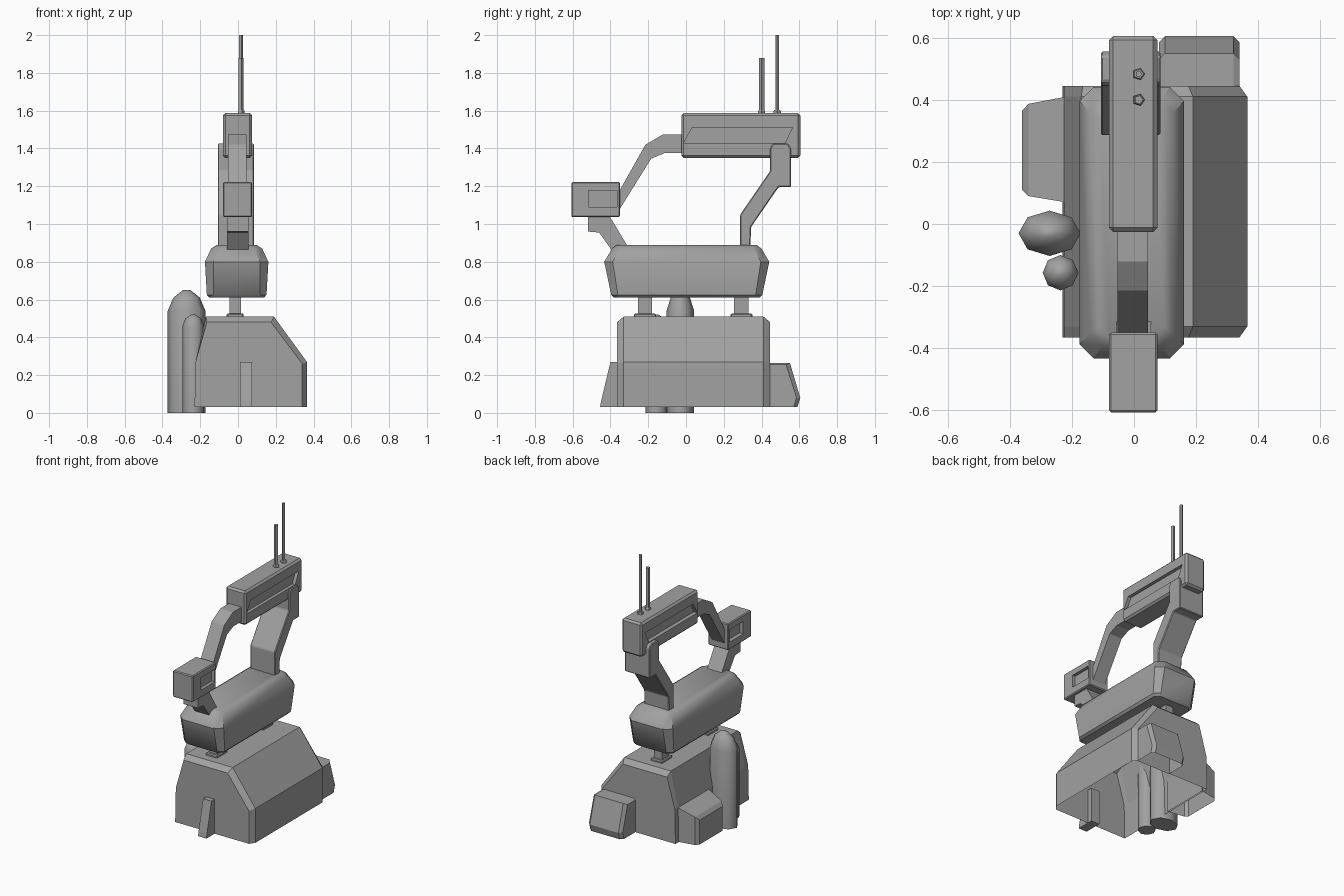
import bpy, bmesh, math

cube = bpy.data.objects.get("Cube")
if cube:
    bpy.data.objects.remove(cube)

GREY = (0.36, 0.36, 0.36, 1)
mat = bpy.data.materials.new("plain_grey")
mat.use_nodes = True
mat.diffuse_color = GREY
mat.node_tree.nodes["Principled BSDF"].inputs["Base Color"].default_value = GREY


def finish(name, bm, smooth=None, bevel=0):
    bmesh.ops.recalc_face_normals(bm, faces=bm.faces)
    if bevel:
        bmesh.ops.bevel(bm, geom=bm.edges[:], offset=bevel, segments=1,
                        affect='EDGES', profile=0.5)
    mesh = bpy.data.meshes.new(name)
    bm.to_mesh(mesh)
    bm.free()
    mesh.materials.append(mat)
    obj = bpy.data.objects.new(name, mesh)
    bpy.context.collection.objects.link(obj)
    if smooth:
        bpy.ops.object.select_all(action='DESELECT')
        obj.select_set(True)
        bpy.context.view_layer.objects.active = obj
        bpy.ops.object.shade_smooth_by_angle(angle=math.radians(smooth))
    return obj


def loft(name, rings, open_below=None, smooth=None, bevel=0):
    """Skin a run of equal-sized rings, cap the ends, optionally leave the underside open."""
    bm = bmesh.new()
    loops = [[bm.verts.new(p) for p in ring] for ring in rings]
    n = len(loops[0])
    for a, b in zip(loops, loops[1:]):
        for i in range(n):
            j = (i + 1) % n
            bm.faces.new((a[i], a[j], b[j], b[i]))
    bm.faces.new(loops[0][::-1])
    bm.faces.new(loops[-1])
    bmesh.ops.recalc_face_normals(bm, faces=bm.faces)
    if open_below:
        under = [f for f in bm.faces if all(v.co.z < open_below for v in f.verts)]
        bmesh.ops.delete(bm, geom=under, context='FACES')
    return finish(name, bm, smooth, bevel)


def side_profile(name, pts, x0, x1, bevel=0, open_below=None):
    """Extrude a (y, z) outline across x."""
    return loft(name, [[(x, y, z) for y, z in pts] for x in (x0, x1)], open_below, bevel=bevel)


def box(name, x0, x1, y0, y1, z0, z1, bevel=0):
    return side_profile(name, [(y0, z0), (y1, z0), (y1, z1), (y0, z1)], x0, x1, bevel)


def turned(name, cx, cy, sides, rings, ratio=1, smooth=None):
    """Stack of (radius, z) rings about a vertical axis; ratio squashes y."""
    angles = [2 * math.pi * i / sides for i in range(sides)]
    return loft(name, [[(cx + r * math.cos(a), cy + r * ratio * math.sin(a), z) for a in angles]
                       for r, z in rings], smooth=smooth)


def recess(obj, outline, half_width, depth=0.025):
    """Sink the same outline into both sides of a block."""
    for s in (-1, 1):
        cutter = side_profile("recess_cutter", outline, s * (half_width - depth), s * 0.3)
        cutter.hide_render = True
        mod = obj.modifiers.new("recess", 'BOOLEAN')
        mod.operation, mod.solver, mod.object = 'DIFFERENCE', 'EXACT', cutter
        bpy.context.view_layer.objects.active = obj
        bpy.ops.object.modifier_apply(modifier=mod.name)
        bpy.data.objects.remove(cutter)


# Hollow base, chamfered at its front and back ends
full = [(-0.23, 0.03), (0.365, 0.03), (0.365, 0.27), (0.19, 0.51), (-0.17, 0.51), (-0.225, 0.27)]
small = [(-0.23, 0.03), (0.34, 0.03), (0.34, 0.26), (0.175, 0.48), (-0.165, 0.48), (-0.225, 0.27)]
loft("base", [[(x, y, z) for x, z in sec] for y, sec in
              ((-0.365, small), (-0.33, full), (0.41, full), (0.445, small))], open_below=0.04)

# Fin on the front of the base
side_profile("front_fin", [(-0.33, 0.03), (-0.455, 0.03), (-0.45, 0.06), (-0.4, 0.27), (-0.33, 0.27)],
             0.01, 0.075)


# Open-bottomed boxes on the back and side of the base
def back_ring(x, d):
    return [(x, 0.44, 0.03), (x, 0.59 - d, 0.03), (x, 0.605 - d, 0.08),
            (x, 0.55 - d, 0.265 - d / 2), (x, 0.44, 0.265 - d / 2)]


loft("back_box", [back_ring(0.08, 0.02), back_ring(0.1, 0), back_ring(0.32, 0), back_ring(0.34, 0.02)],
     open_below=0.04)
loft("side_box", [[(x, y0, 0.03), (x, y1, 0.03), (x, y1, z), (x, y0, z)] for x, y0, y1, z in
                  ((-0.22, 0.07, 0.41, 0.27), (-0.34, 0.09, 0.387, 0.225), (-0.36, 0.11, 0.365, 0.2))],
     open_below=0.04)

# Two round-topped tanks
turned("large_tank", -0.272, -0.03, 8,
       [(0.1, 0), (0.1, 0.54), (0.07, 0.61), (0.02, 0.65)], 0.73, smooth=60)
turned("small_tank", -0.237, -0.157, 8,
       [(0.057, 0), (0.057, 0.46), (0.042, 0.5), (0.012, 0.52)], smooth=60)

# Posts joining base and body
for label, y in (("front", -0.217), ("back", 0.293)):
    box(label + "_post", -0.045, 0.015, y - 0.038, y + 0.038, 0.5, 0.63)
    box(label + "_post_foot", -0.06, 0.03, y - 0.058, y + 0.058, 0.5, 0.526, 0.006)


# Rounded body with cut corners
def body_ring(hx, hy, z, c):
    quarter = [(hx, hy - c), (hx - c, hy)]
    right = quarter + [(-x, y) for x, y in quarter[::-1]]
    return [(x - 0.007, y + 0.004, z) for x, y in right + [(-x, -y) for x, y in right]]


loft("body", [body_ring(0.145, 0.385, 0.61, 0.03), body_ring(0.158, 0.4, 0.625, 0.035),
              body_ring(0.168, 0.437, 0.8, 0.045), body_ring(0.135, 0.395, 0.87, 0.04),
              body_ring(0.105, 0.37, 0.89, 0.035)], smooth=35)

# Front neck and head block
side_profile("neck", [(-0.52, 1.05), (-0.52, 0.96), (-0.46, 0.955), (-0.385, 0.85),
                      (-0.29, 0.85), (-0.41, 1.05)], -0.057, 0.055)
head = box("head_block", -0.08, 0.075, -0.607, -0.35, 1.037, 1.222, 0.006)
recess(head, [(-0.517, 1.09), (-0.365, 1.09), (-0.365, 1.177), (-0.517, 1.177)], 0.077)

# Curved front arm from head to top block
side_profile("front_arm", [(-0.37, 1.04), (-0.35, 1.08), (-0.185, 1.345), (-0.115, 1.375), (0.01, 1.375),
                           (0.01, 1.475), (-0.12, 1.475), (-0.215, 1.42), (-0.35, 1.18), (-0.37, 1.15)],
             -0.053, 0.045)

# Cranked back arm clasping the top block
side_profile("back_arm", [(0.287, 0.87), (0.34, 0.87), (0.345, 0.985), (0.49, 1.195), (0.555, 1.195),
                          (0.555, 1.4), (0.54, 1.425), (0.46, 1.425), (0.445, 1.4), (0.445, 1.28),
                          (0.287, 1.05)], -0.107, 0.085, 0.005)

# Top block with slanted side recesses
top = box("top_block", -0.08, 0.075, -0.025, 0.605, 1.35, 1.588, 0.013)
recess(top, [(-0.012, 1.43), (0.525, 1.43), (0.563, 1.51), (0.033, 1.51)], 0.077)

# Aerials
for label, y, r, z in (("short", 0.4, 0.015, 1.88), ("tall", 0.483, 0.011, 2.0)):
    turned(label + "_aerial", 0.015, y, 5, [(r, 1.58), (r, z)])
    turned(label + "_aerial_foot", 0.015, y, 5, [(0.02, 1.58), (0.02, 1.598), (0.016, 1.603)])
